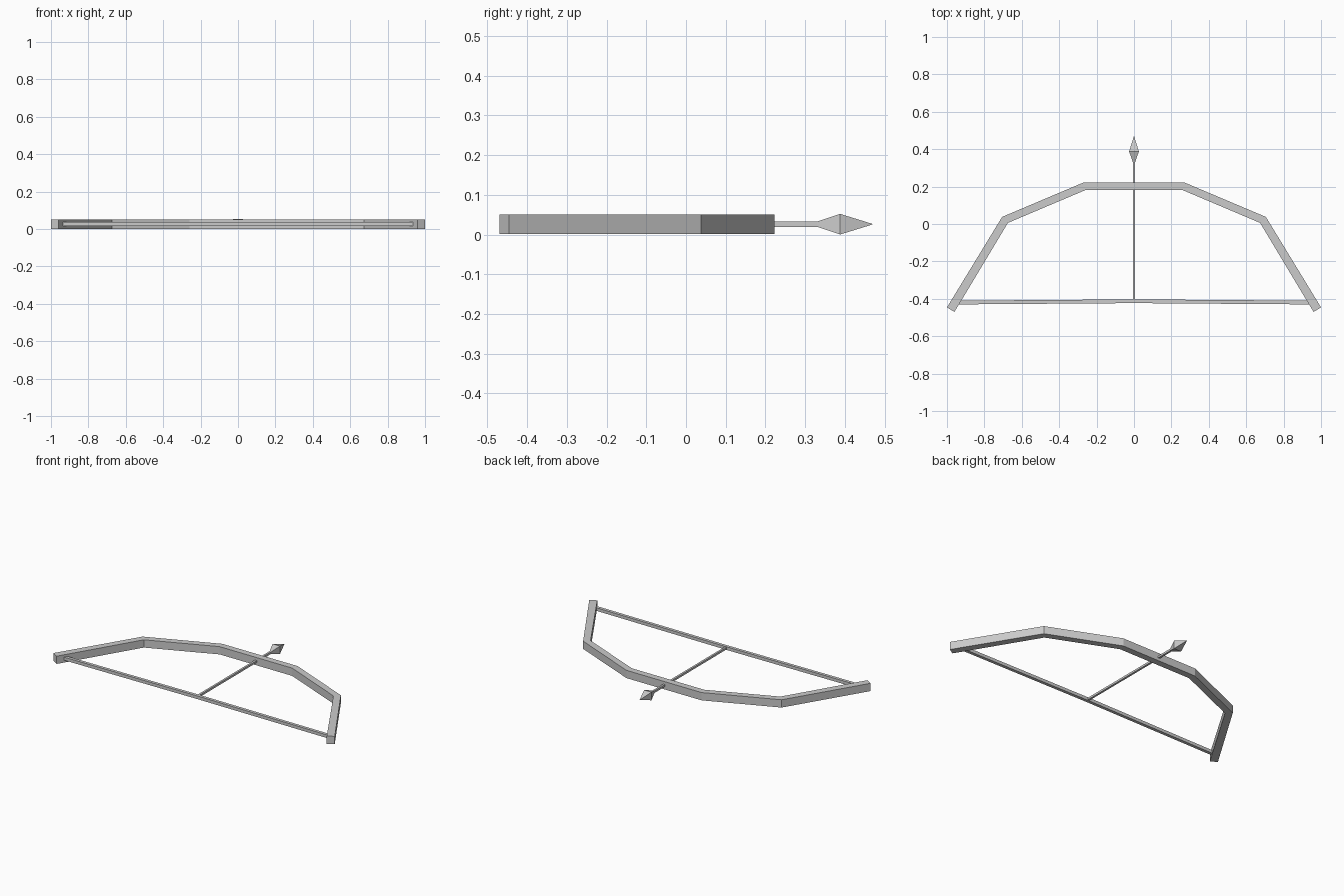
import bpy, bmesh
from mathutils import Vector

if "Cube" in bpy.data.objects:
    bpy.data.objects.remove(bpy.data.objects["Cube"])

MID = 0.026  # height of the flat-lying bow's centre plane


def loft(name, rings):
    """Skin a run of four-cornered rings into a closed solid."""
    bm = bmesh.new()
    loops = [[bm.verts.new(p) for p in ring] for ring in rings]
    for a, b in zip(loops, loops[1:]):
        for i in range(4):
            j = (i + 1) % 4
            bm.faces.new((a[i], a[j], b[j], b[i]))
    bm.faces.new(loops[0])
    bm.faces.new(loops[-1])
    bmesh.ops.remove_doubles(bm, verts=bm.verts, dist=1e-5)
    bmesh.ops.recalc_face_normals(bm, faces=bm.faces)
    mesh = bpy.data.meshes.new(name)
    bm.to_mesh(mesh)
    bm.free()
    obj = bpy.data.objects.new(name, mesh)
    bpy.context.collection.objects.link(obj)
    return obj


def square(y, r):
    """Square ring across the arrow's length."""
    return [(-r, y, MID - r), (r, y, MID - r), (r, y, MID + r), (-r, y, MID + r)]


# Bow limbs: outer and inner corner pairs, mirrored across x
half = [((0.267, 0.223), (0.258, 0.182)),
        ((0.705, 0.038), (0.674, 0.006)),
        ((1.0, -0.446), (0.96, -0.47))]
pairs = [((-o[0], o[1]), (-i[0], i[1])) for o, i in reversed(half)] + half
h = 0.025
loft("bow_limbs", [[(*o, MID - h), (*o, MID + h), (*i, MID + h), (*i, MID - h)]
                   for o, i in pairs])

# Bowstring, drawn very slightly forward in the middle
w = 0.010
loft("bowstring", [[(x, y - w, MID - w), (x, y + w, MID - w),
                    (x, y + w, MID + w), (x, y - w, MID + w)]
                   for x, y in ((-0.96, -0.42), (0, -0.413), (0.96, -0.42))])

# Arrow shaft and diamond head
loft("arrow_shaft", [square(-0.41, 0.0065), square(0.335, 0.0065)])
loft("arrow_head", [square(0.33, 0.0065), square(0.388, 0.026), square(0.47, 0.0006)])
